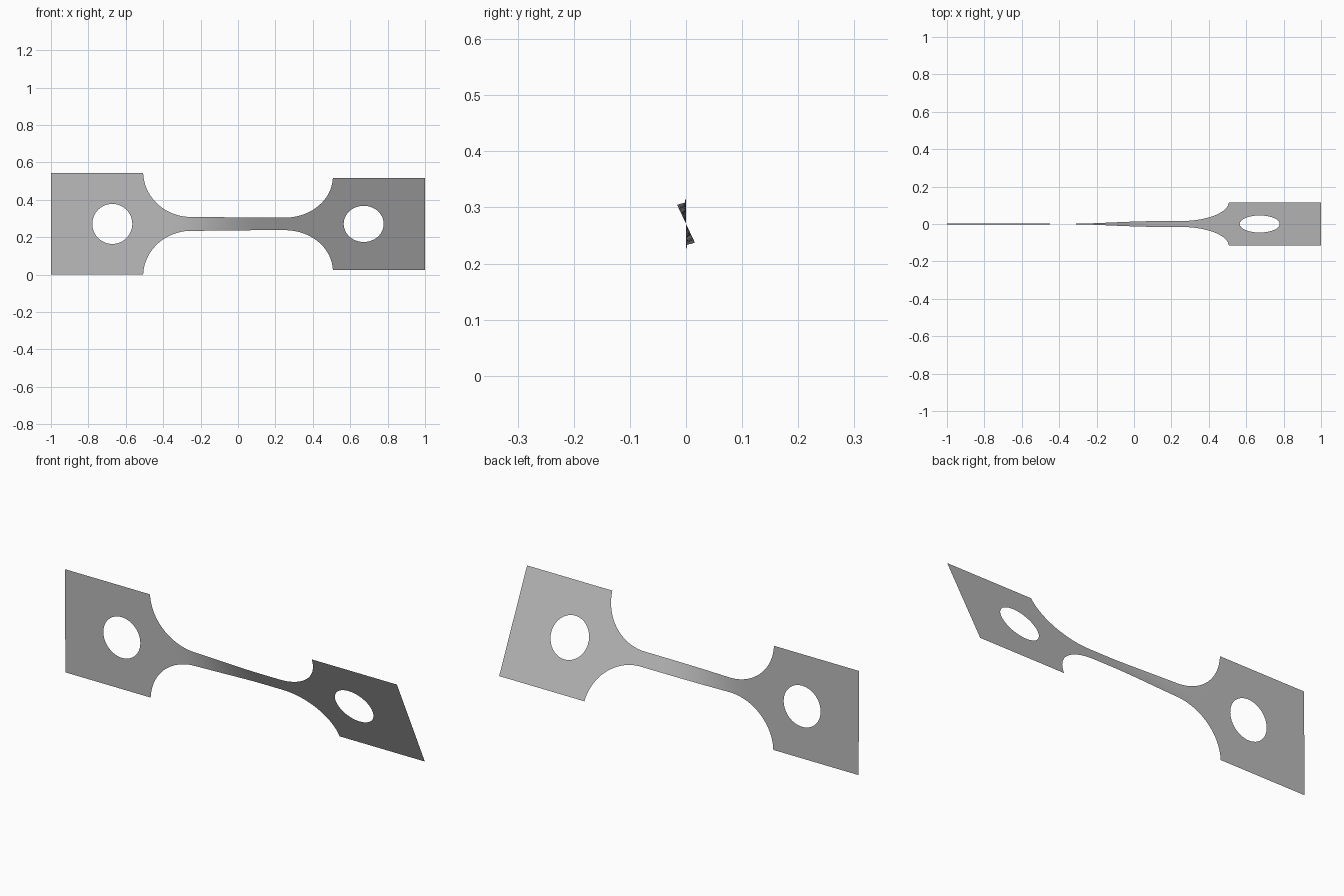
import bpy, bmesh, math

cube = bpy.data.objects.get("Cube")
if cube:
    bpy.data.objects.remove(cube, do_unlink=True)

HALF = 0.271        # half height of the end tabs
TAB_X = 0.507       # where the tabs begin
HOLE_X, HOLE_R = 0.672, 0.107

steel = bpy.data.materials.new("plain grey")
steel.use_nodes = True
steel.diffuse_color = (0.5, 0.5, 0.5, 1)
steel.node_tree.nodes["Principled BSDF"].inputs["Base Color"].default_value = (0.5, 0.5, 0.5, 1)


def twisted(x, s):
    """Turn a point of the flat sheet about its long axis."""
    t = min(max((x + 0.38) / 0.53, 0), 1)
    a = math.radians(0.6 + 24.6 * t * t * (3 - 2 * t))
    return (x, -s * math.sin(a), HALF + s * math.cos(a))


def half_width(x):
    """Narrow neck flaring through a rounded fillet into the tabs."""
    d = min(max((abs(x) - 0.25) / 0.2571, 0), 1)
    return min(HALF, 0.28 - 0.243 * math.sqrt(1 - d * d))


def add_strips(bm, rows, closed=False):
    """Join neighbouring rows of flat points with quads."""
    grid = [[bm.verts.new(twisted(x, s)) for x, s in row] for row in rows]
    pairs = list(zip(grid, grid[1:]))
    if closed:
        pairs.append((grid[-1], grid[0]))
    for p, q in pairs:
        for i in range(len(p) - 1):
            bm.faces.new((p[i], q[i], q[i + 1], p[i + 1]))


def make_tab(bm, side):
    """Rectangular tab around a round hole."""
    inner, outer = TAB_X - HOLE_X, 1 - HOLE_X
    corners = [math.atan2(s, x) for x in (inner, outer) for s in (-HALF, HALF)]
    angles = sorted([math.tau * i / 48 - math.pi for i in range(48)] + corners)
    rows = []
    for a in angles:
        c, s = math.cos(a), math.sin(a)
        reach = min((outer if c > 0 else inner) / c if abs(c) > 1e-6 else 9,
                    HALF / abs(s) if abs(s) > 1e-6 else 9)
        rows.append([(side * (HOLE_X + r * c), r * s) for r in (HOLE_R, reach)])
    add_strips(bm, rows, closed=True)


bm = bmesh.new()
for side in (-1, 1):
    make_tab(bm, side)

# Neck, with columns packed closer towards the steep ends of the fillets
columns = [TAB_X * math.sin(math.pi / 2 * i / 40) for i in range(-40, 41)]
add_strips(bm, [[(x, half_width(x) * k / 3) for k in range(-3, 4)] for x in columns])

bmesh.ops.remove_doubles(bm, verts=bm.verts, dist=0.0005)
bmesh.ops.recalc_face_normals(bm, faces=bm.faces)
# Turn every face towards the front
flip = [f for f in bm.faces if f.normal.y > 0]
bmesh.ops.reverse_faces(bm, faces=flip)

mesh = bpy.data.meshes.new("twisted_sheet")
bm.to_mesh(mesh)
bm.free()
mesh.materials.append(steel)
sheet = bpy.data.objects.new("twisted_sheet", mesh)
bpy.context.collection.objects.link(sheet)
for poly in mesh.polygons:
    poly.use_smooth = True
